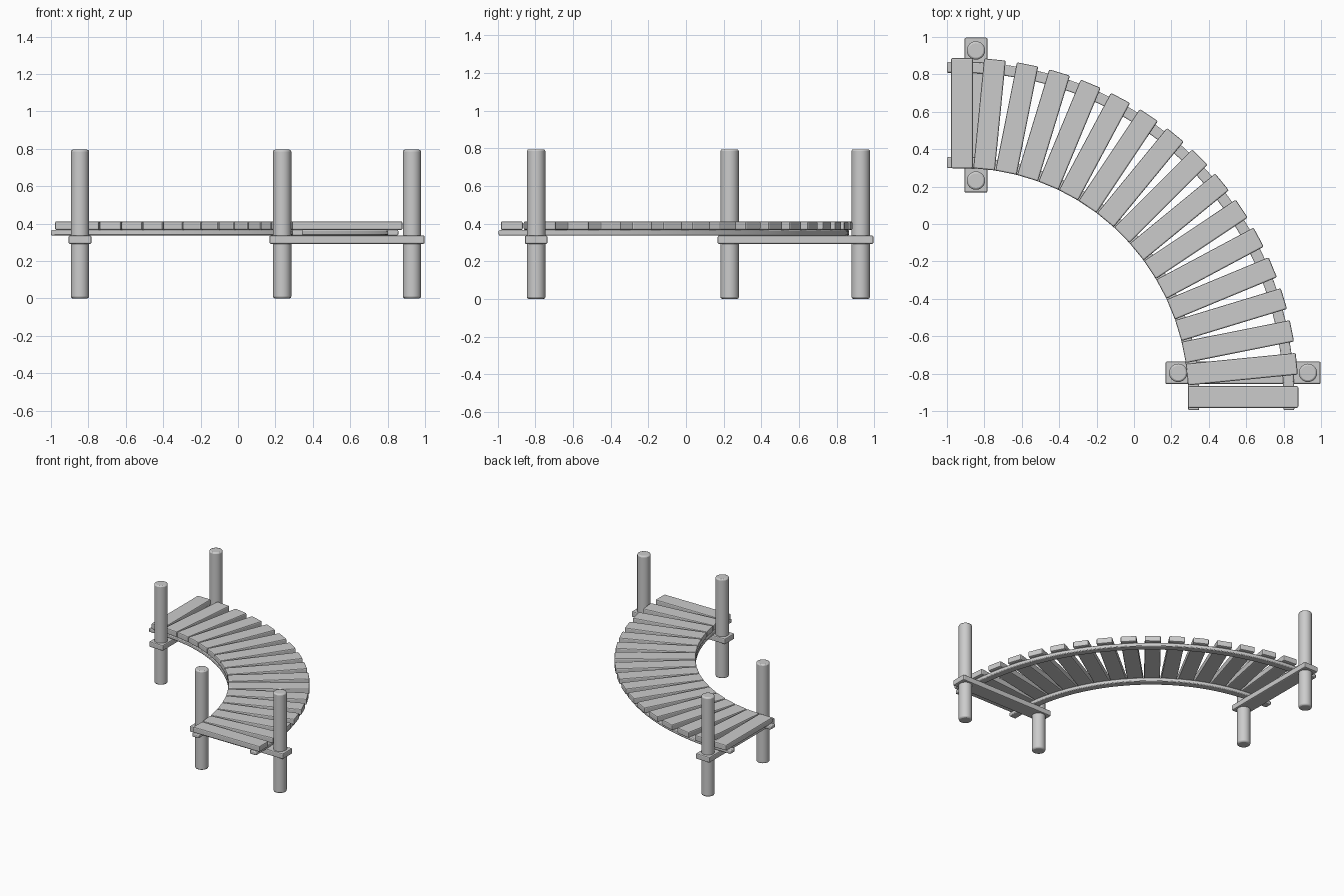
import bpy, bmesh
from math import sin, cos, pi, radians

if "Cube" in bpy.data.objects:
    bpy.data.objects.remove(bpy.data.objects["Cube"])

CX, CY = -0.92, -0.925      # centre of the quarter bend
SKEW = 0.007                # slight stretch between the two ends


def bend(r, t):
    return CX + (r - SKEW) * sin(t), CY + (r + SKEW) * cos(t)


def finish(obj, bevel, smooth=False):
    m = obj.modifiers.new("soft_edges", "BEVEL")
    m.width, m.segments = bevel, 2
    m.limit_method, m.angle_limit = "ANGLE", radians(40)
    if smooth:
        bpy.ops.object.select_all(action="DESELECT")
        obj.select_set(True)
        bpy.context.view_layer.objects.active = obj
        bpy.ops.object.shade_smooth_by_angle(angle=radians(30))


def box(name, loc, size, rot=0.0, bevel=0.008):
    bm = bmesh.new()
    bmesh.ops.create_cube(bm, size=1)
    bmesh.ops.scale(bm, vec=size, verts=bm.verts)
    me = bpy.data.meshes.new(name)
    bm.to_mesh(me)
    bm.free()
    obj = bpy.data.objects.new(name, me)
    bpy.context.collection.objects.link(obj)
    obj.location, obj.rotation_euler.z = loc, rot
    finish(obj, bevel)


def rail(name, r, width, z0, z1, steps=36):
    h = width / 2
    # straight stub at each end, quarter arc between
    rows = [[(-1.0, bend(r + s, 0)[1]) for s in (-h, h)]]
    for i in range(steps + 1):
        t = pi / 2 * i / steps
        rows.append([bend(r + s, t) for s in (-h, h)])
    rows.append([(bend(r + s, pi / 2)[0], -0.995) for s in (-h, h)])
    bm = bmesh.new()
    rings = [[bm.verts.new((*a, z0)), bm.verts.new((*b, z0)),
              bm.verts.new((*b, z1)), bm.verts.new((*a, z1))] for a, b in rows]
    for p, q in zip(rings, rings[1:]):
        for k in range(4):
            n = (k + 1) % 4
            bm.faces.new((p[k], p[n], q[n], q[k]))
    bm.faces.new(rings[0])
    bm.faces.new(rings[-1])
    bmesh.ops.recalc_face_normals(bm, faces=bm.faces)
    me = bpy.data.meshes.new(name)
    bm.to_mesh(me)
    bm.free()
    obj = bpy.data.objects.new(name, me)
    bpy.context.collection.objects.link(obj)
    finish(obj, 0.006, True)


# Deck planks fanned around the bend
COUNT = 17
for i in range(COUNT):
    t = pi / 2 * i / (COUNT - 1)
    x, y = bend(1.511, t)
    box(f"plank_{i + 1:02d}", (x, y, 0.389), (0.116, 0.59, 0.046), -t)

# Curved rails under the planks
rail("outer_rail", 1.755, 0.058, 0.337, 0.366)
rail("inner_rail", 1.246, 0.058, 0.337, 0.366)

# Cross beams at both ends
box("back_cross_beam", (-0.845, 0.582, 0.314), (0.123, 0.828, 0.045))
box("front_cross_beam", (0.583, -0.796, 0.314), (0.83, 0.12, 0.045))

# Upright posts
for n, (x, y) in {"back_outer_post": (-0.845, 0.928),
                  "back_inner_post": (-0.845, 0.232),
                  "front_inner_post": (0.236, -0.796),
                  "front_outer_post": (0.93, -0.796)}.items():
    bpy.ops.mesh.primitive_cylinder_add(vertices=24, radius=0.049, depth=0.795,
                                        location=(x, y, 0.3975))
    post = bpy.context.object
    post.name = n
    finish(post, 0.01, True)
